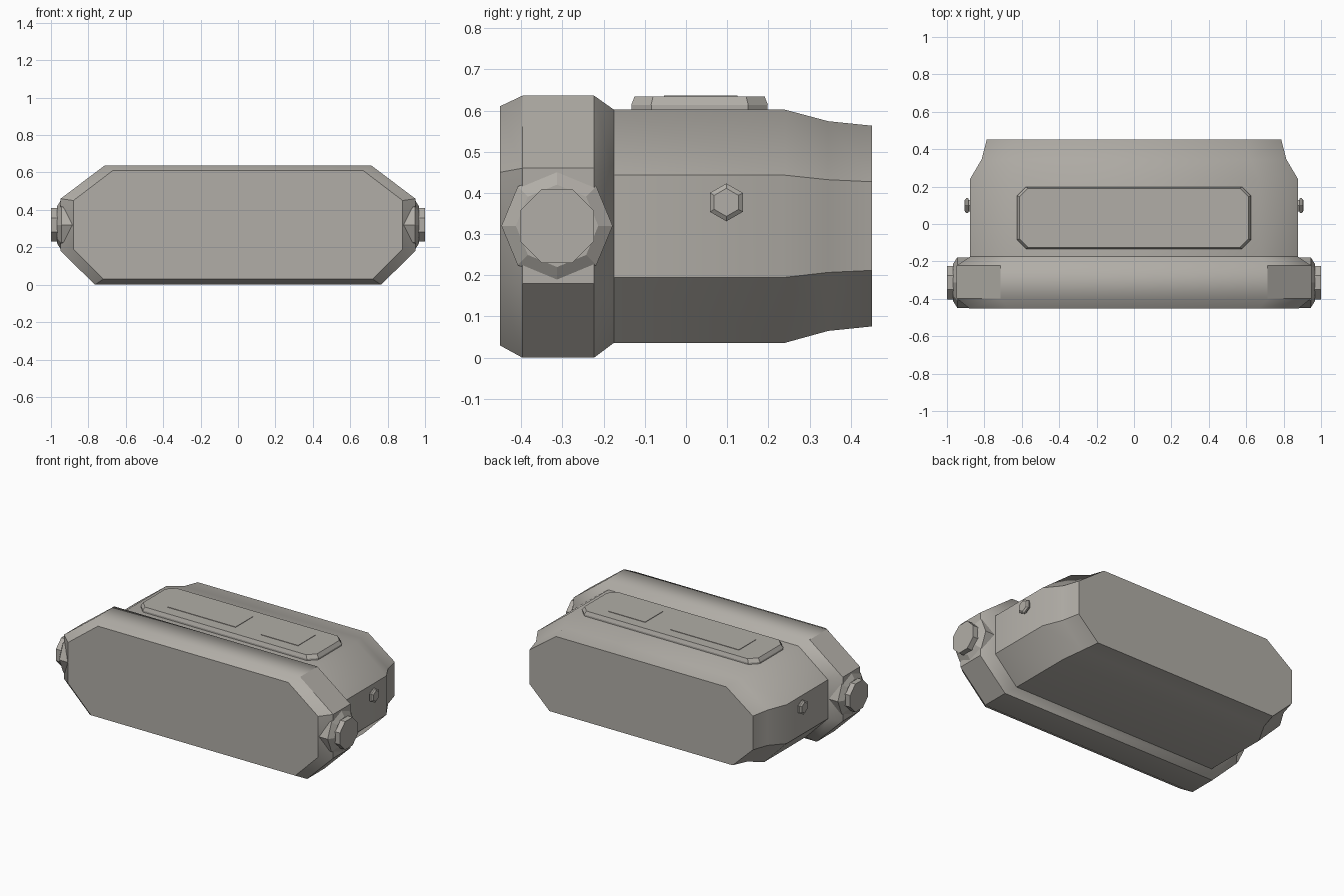
import bpy, bmesh, math

if "Cube" in bpy.data.objects:
    bpy.data.objects.remove(bpy.data.objects["Cube"])

# Warm grey metal finish for every part
mat = bpy.data.materials.new("warm_grey")
mat.diffuse_color = (0.44, 0.42, 0.385, 1)
mat.use_nodes = True
mat.node_tree.nodes["Principled BSDF"].inputs["Base Color"].default_value = mat.diffuse_color


def loft(name, rings, smooth=0):
    """Skin a list of equal-length closed rings and cap both ends."""
    bm = bmesh.new()
    vs = [[bm.verts.new(p) for p in r] for r in rings]
    n = len(rings[0])
    for a, b in zip(vs, vs[1:]):
        for i in range(n):
            j = (i + 1) % n
            bm.faces.new((a[i], a[j], b[j], b[i]))
    bm.faces.new(vs[0][::-1])
    bm.faces.new(vs[-1])
    bmesh.ops.recalc_face_normals(bm, faces=bm.faces)
    me = bpy.data.meshes.new(name)
    bm.to_mesh(me)
    bm.free()
    me.materials.append(mat)
    ob = bpy.data.objects.new(name, me)
    bpy.context.collection.objects.link(ob)
    if smooth:
        bpy.ops.object.select_all(action='DESELECT')
        ob.select_set(True)
        bpy.context.view_layer.objects.active = ob
        bpy.ops.object.shade_smooth_by_angle(angle=math.radians(smooth))
    return ob


def section(y, hw, top, tw, zu, zl, bot, bw):
    """Eight-sided hull cross-section at depth y."""
    half = [(tw, top), (hw, zu), (hw, zl), (bw, bot)]
    return [(x, y, z) for x, z in half] + [(-x, y, z) for x, z in half[::-1]]


def ngon(side, x, y, z, r, n, turn):
    """Polygon facing along x."""
    return [(side * x,
             y + r * math.sin(2 * math.pi * (i + turn) / n),
             z + r * math.cos(2 * math.pi * (i + turn) / n)) for i in range(n)]


def plate_ring(hx, y0, y1, c, z):
    """Rectangle with cut corners in the xy plane."""
    return [(-hx + c, y0, z), (hx - c, y0, z), (hx, y0 + c, z), (hx, y1 - c, z),
            (hx - c, y1, z), (-hx + c, y1, z), (-hx, y1 - c, z), (-hx, y0 + c, z)]


# Raised front collar, bevelled on both sides
loft("front_collar", [section(*s) for s in (
    (-0.452, 0.88, 0.61, 0.67, 0.45, 0.19, 0.03, 0.72),
    (-0.397, 0.948, 0.636, 0.715, 0.46, 0.18, 0.0, 0.765),
    (-0.223, 0.948, 0.636, 0.715, 0.46, 0.18, 0.0, 0.765),
    (-0.175, 0.877, 0.602, 0.67, 0.443, 0.195, 0.036, 0.72))], smooth=36)

# Rear body, tapering to the back face
loft("rear_body", [section(*s) for s in (
    (-0.175, 0.877, 0.602, 0.67, 0.443, 0.195, 0.036, 0.72),
    (0.24, 0.877, 0.602, 0.67, 0.443, 0.195, 0.036, 0.72),
    (0.345, 0.815, 0.574, 0.62, 0.432, 0.207, 0.065, 0.67),
    (0.452, 0.787, 0.563, 0.60, 0.427, 0.212, 0.076, 0.645))], smooth=39)

# Top plate: straight base with a bevelled cover
loft("plate_base", [plate_ring(0.625, -0.132, 0.198, 0.048, 0.59),
                    plate_ring(0.625, -0.132, 0.198, 0.048, 0.613)])
loft("plate_cover", [plate_ring(0.626, -0.133, 0.199, 0.048, 0.613),
                     plate_ring(0.612, -0.125, 0.191, 0.045, 0.634)])

# Two thin inlaid panels on the plate
for name, x0, x1 in (("long_panel", -0.46, 0.02), ("short_panel", 0.20, 0.46)):
    loft(name, [[(x0, -0.053, z), (x1, -0.053, z), (x1, 0.125, z), (x0, 0.125, z)]
                for z in (0.62, 0.637)])

# Side fittings, mirrored left and right
for side, tag in ((1, "right"), (-1, "left")):
    k = (-0.313, 0.32)
    # Octagonal knob base with chamfered outer rim
    loft("knob_base_" + tag, [ngon(side, 0.85, *k, 0.135, 8, 0),
                              ngon(side, 0.945, *k, 0.135, 8, 0),
                              ngon(side, 0.967, *k, 0.10, 8, 0)])
    # Knob cap
    loft("knob_cap_" + tag, [ngon(side, 0.95, *k, 0.097, 8, 0.5),
                             ngon(side, 1.0, *k, 0.097, 8, 0.5)])
    # Hexagonal side bolt
    b = (0.098, 0.377)
    loft("side_bolt_" + tag, [ngon(side, 0.86, *b, 0.035, 6, 0),
                              ngon(side, 0.884, *b, 0.035, 6, 0),
                              ngon(side, 0.887, *b, 0.046, 6, 0),
                              ngon(side, 0.897, *b, 0.046, 6, 0),
                              ngon(side, 0.905, *b, 0.034, 6, 0)])
